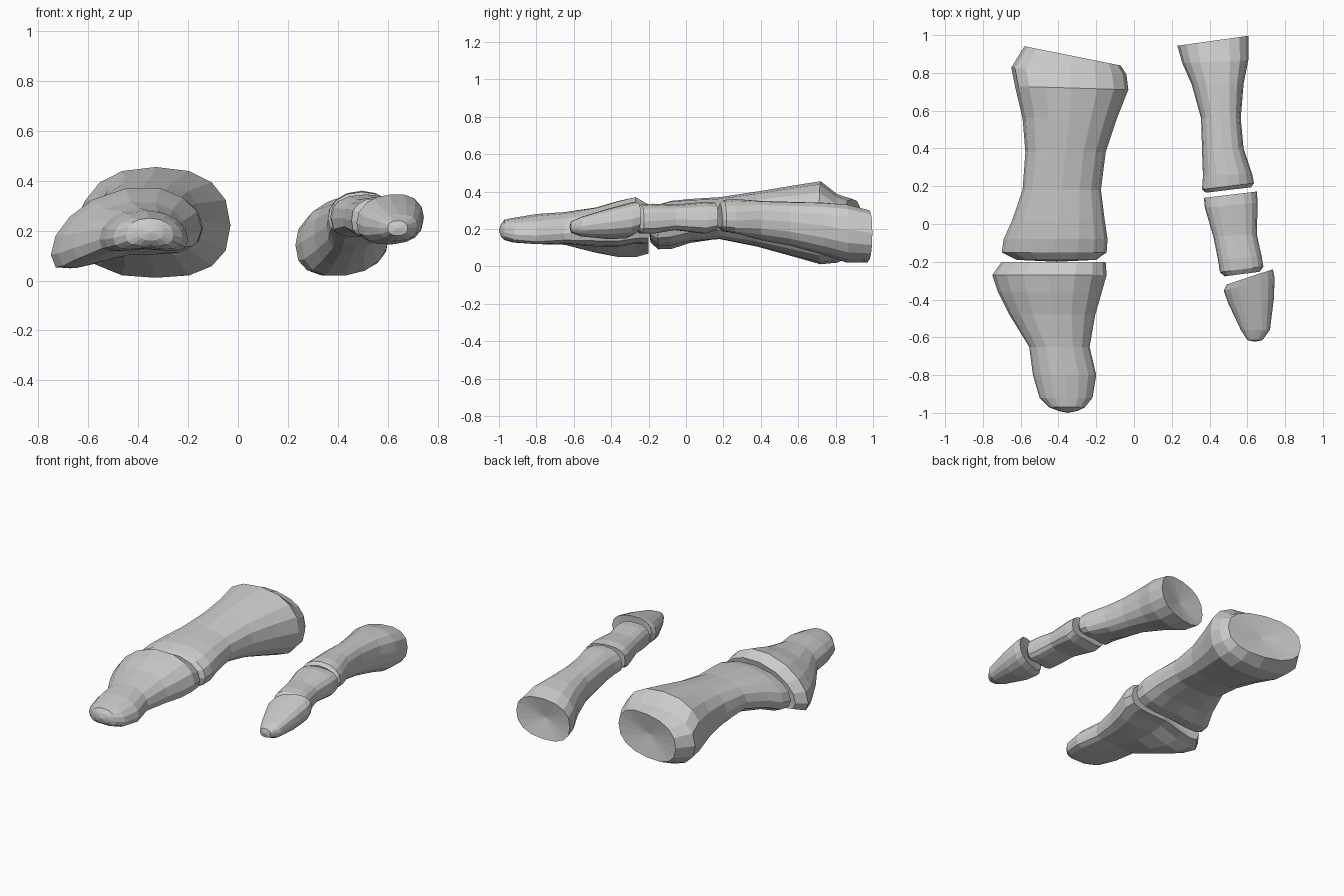
import bpy, math

SIDES = 16


def bone(name, sections, power=2.4, dents=(0.02, 0.02)):
    """Loft rings: y, x left, x right, z bottom, z top, yaw, roll, arch."""
    verts, faces = [], []
    for y, xl, xr, zb, zt, yaw, roll, arch in sections:
        cx, cz, w, h = (xl + xr) / 2, (zb + zt) / 2, (xr - xl) / 2, (zt - zb) / 2
        for i in range(SIDES):
            a = 2 * math.pi * i / SIDES
            c, s = math.cos(a), math.sin(a)
            u = math.copysign(abs(c) ** (2 / power), c)
            v = math.copysign(abs(s) ** (2 / power), s)
            dx = u * w
            # arch hollows the underside and drops the edges
            z = cz + v * h + roll * dx - arch * u * u
            if v < 0:
                z += arch * 0.6 * (1 - abs(u))
            verts.append((cx + dx, y + yaw * dx, z))
    n = len(sections)
    for r in range(n - 1):
        for i in range(SIDES):
            j = (i + 1) % SIDES
            faces.append((r * SIDES + i, r * SIDES + j,
                          (r + 1) * SIDES + j, (r + 1) * SIDES + i))
    # dished joint ends; sections run from back (+y) to front (-y)
    for r, d in ((0, -dents[0]), (n - 1, dents[1])):
        ring = range(r * SIDES, (r + 1) * SIDES)
        mid = [sum(verts[k][q] for k in ring) / SIDES for q in range(3)]
        verts.append((mid[0], mid[1] + d, mid[2]))
        c = len(verts) - 1
        for i in range(SIDES):
            a, b = ring[i], ring[(i + 1) % SIDES]
            faces.append((c, b, a) if r == 0 else (c, a, b))
    me = bpy.data.meshes.new(name)
    me.from_pydata(verts, [], faces)
    me.validate()
    ob = bpy.data.objects.new(name, me)
    bpy.context.collection.objects.link(ob)
    bpy.context.view_layer.objects.active = ob
    bpy.ops.object.select_all(action='DESELECT')
    ob.select_set(True)
    bpy.ops.object.mode_set(mode='EDIT')
    bpy.ops.mesh.select_all(action='SELECT')
    bpy.ops.mesh.normals_make_consistent(inside=False)
    bpy.ops.object.mode_set(mode='OBJECT')
    return ob


# Big toe, near bone
bone("big_toe_near_bone", [
    (0.89, -0.58, -0.07, 0.06, 0.36, -0.20, 0, 0),
    (0.81, -0.65, -0.04, 0.02, 0.385, -0.06, 0, 0),
    (0.72, -0.63, -0.03, 0.005, 0.455, -0.03, 0, 0.01),
    (0.56, -0.59, -0.09, 0.05, 0.43, 0, 0, 0.01),
    (0.38, -0.575, -0.15, 0.10, 0.40, 0, 0, 0.01),
    (0.18, -0.59, -0.175, 0.14, 0.37, 0, 0, 0.01),
    (0.02, -0.645, -0.155, 0.12, 0.36, 0, 0.05, 0.02),
    (-0.08, -0.69, -0.14, 0.09, 0.35, 0, 0.08, 0.03),
    (-0.15, -0.70, -0.145, 0.09, 0.33, 0, 0.08, 0.03),
    (-0.19, -0.62, -0.20, 0.13, 0.29, 0, 0.08, 0.02),
], dents=(0.03, -0.01))

# Big toe, tip bone with flared base
bone("big_toe_tip_bone", [
    (-0.20, -0.70, -0.15, 0.09, 0.33, 0, 0.15, 0.05),
    (-0.27, -0.75, -0.145, 0.08, 0.37, 0, 0.17, 0.07),
    (-0.36, -0.72, -0.17, 0.07, 0.35, 0, 0.15, 0.06),
    (-0.48, -0.66, -0.205, 0.08, 0.315, 0, 0.12, 0.04),
    (-0.65, -0.555, -0.235, 0.11, 0.29, 0, 0.04, 0.03),
    (-0.80, -0.535, -0.20, 0.11, 0.28, 0, 0, 0.03),
    (-0.92, -0.50, -0.22, 0.12, 0.26, 0, 0, 0.02),
    (-0.97, -0.45, -0.26, 0.135, 0.25, 0, 0, 0.01),
    (-0.99, -0.40, -0.30, 0.16, 0.225, 0, 0, 0),
], dents=(0.03, -0.01))

# Little toe, near bone
bone("little_toe_near_bone", [
    (0.97, 0.23, 0.605, 0.02, 0.30, 0.14, 0.10, 0),
    (0.86, 0.255, 0.605, 0.02, 0.33, 0.04, 0.12, 0),
    (0.74, 0.305, 0.58, 0.06, 0.34, 0, 0.12, 0),
    (0.56, 0.355, 0.565, 0.11, 0.345, 0, 0.10, 0),
    (0.40, 0.36, 0.58, 0.14, 0.35, 0, 0.05, 0),
    (0.26, 0.365, 0.625, 0.17, 0.36, 0.05, 0, 0.02),
    (0.20, 0.36, 0.635, 0.18, 0.355, 0.12, 0, 0.02),
    (0.18, 0.38, 0.62, 0.20, 0.335, 0.12, 0, 0.02),
], dents=(0.03, 0))

# Little toe, middle bone
bone("little_toe_middle_bone", [
    (0.155, 0.37, 0.65, 0.19, 0.34, 0.12, 0, 0.01),
    (0.10, 0.375, 0.655, 0.17, 0.345, 0.10, 0, 0.01),
    (-0.06, 0.42, 0.65, 0.19, 0.33, 0.05, 0, 0.01),
    (-0.18, 0.445, 0.675, 0.17, 0.335, 0.10, 0, 0.01),
    (-0.24, 0.455, 0.685, 0.17, 0.33, 0.13, 0, 0.01),
    (-0.265, 0.48, 0.665, 0.19, 0.31, 0.13, 0, 0.01),
], power=2.8, dents=(0.01, 0))

# Little toe, tip bone
bone("little_toe_tip_bone", [
    (-0.28, 0.49, 0.735, 0.17, 0.345, 0.33, 0.08, 0),
    (-0.32, 0.475, 0.745, 0.15, 0.335, 0.25, 0.08, 0),
    (-0.41, 0.50, 0.74, 0.145, 0.31, 0.10, 0.08, 0),
    (-0.56, 0.565, 0.72, 0.16, 0.265, 0, 0.03, 0),
    (-0.615, 0.60, 0.68, 0.18, 0.24, 0, 0, 0),
], dents=(0.01, -0.008))
